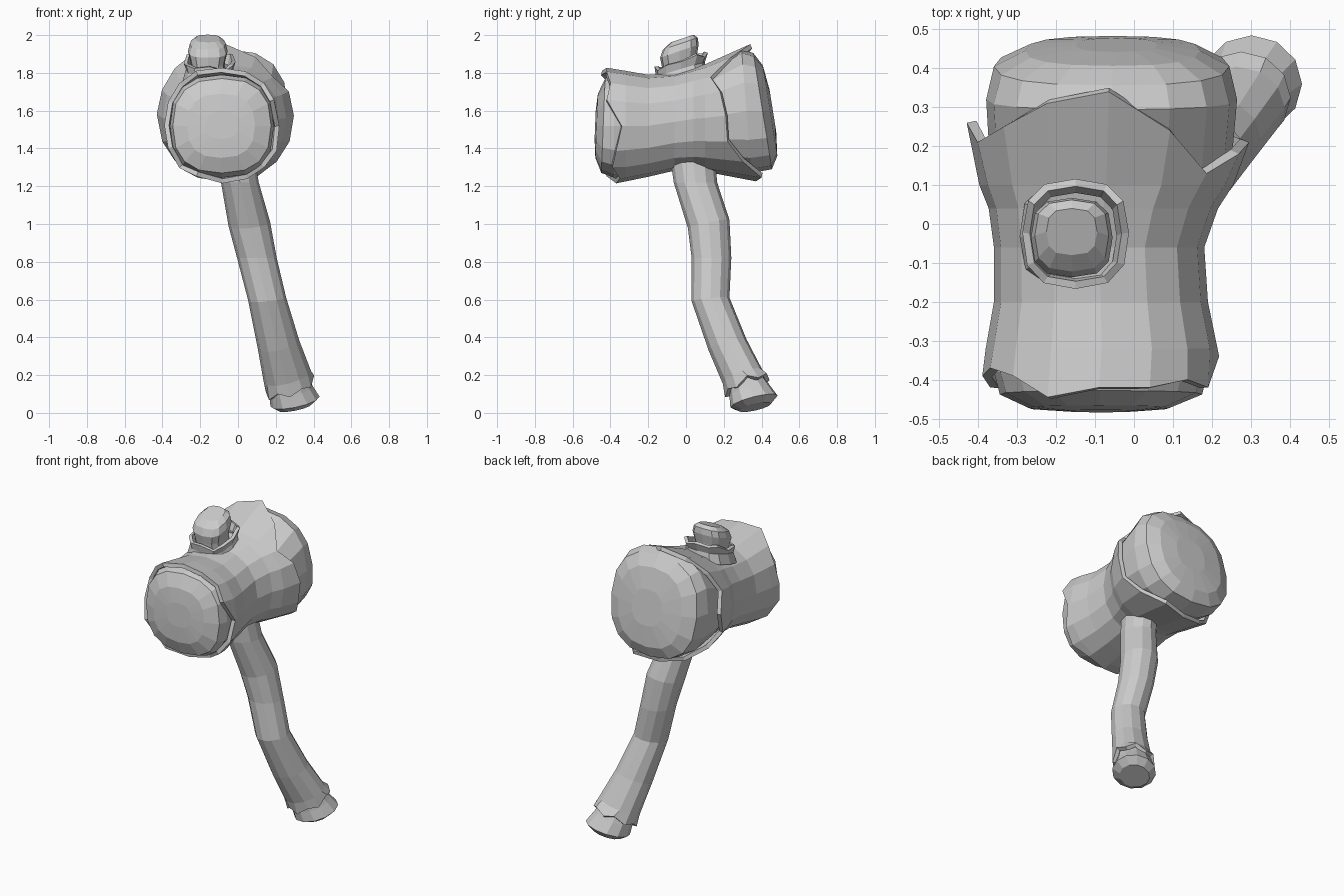
import bpy, bmesh, math
from mathutils import Vector

if "Cube" in bpy.data.objects:
    bpy.data.objects.remove(bpy.data.objects["Cube"])


def loft(name, rings, cap_start=True, cap_end=True, thickness=0):
    """Skin a list of equal-length point rings into a flat-shaded object."""
    bm = bmesh.new()
    vs = [[bm.verts.new(p) for p in ring] for ring in rings]
    n = len(vs[0])
    for a, b in zip(vs, vs[1:]):
        for k in range(n):
            bm.faces.new((a[k], a[(k + 1) % n], b[(k + 1) % n], b[k]))
    if cap_start:
        bm.faces.new(vs[0])
    if cap_end:
        bm.faces.new(vs[-1])
    bmesh.ops.recalc_face_normals(bm, faces=bm.faces)
    me = bpy.data.meshes.new(name)
    bm.to_mesh(me)
    bm.free()
    ob = bpy.data.objects.new(name, me)
    bpy.context.collection.objects.link(ob)
    if thickness:
        mod = ob.modifiers.new("bark_thickness", 'SOLIDIFY')
        mod.thickness = thickness
        mod.offset = -1
    return ob


def rounded(k, n, power):
    """Unit superellipse point."""
    a = 2 * math.pi * k / n
    c, s = math.cos(a), math.sin(a)
    return (math.copysign(abs(c) ** (2 / power), c),
            math.copysign(abs(s) ** (2 / power), s))


def head_point(k, y, ext, shear=0, power=2.3):
    """Point on a cross-section of the head; ext = left, right, bottom, top."""
    l, r, b, t = ext
    u, v = rounded(k, 16, power)
    z = (b + t) / 2 + v * (t - b) / 2
    return Vector(((l + r) / 2 + u * (r - l) / 2, y - shear * (z - 1.6), z))


def flat_ring(center, rx, ry, tilt=(0, 0), n=12, power=2, jag=()):
    """Roughly horizontal ring, tilted by slopes in x and y."""
    pts = []
    for k in range(n):
        u, v = rounded(k, n, power)
        x, y = u * rx, v * ry
        dz = jag[k % len(jag)] if jag else 0
        pts.append(Vector(center) + Vector((x, y, tilt[0] * x + tilt[1] * y + dz)))
    return pts


# Bark sleeve of the head: extents along y, with jagged front and back edges
profile = [(-0.44, -.39, .205, 1.24, 1.83), (-0.37, -.39, .225, 1.215, 1.82),
           (-0.20, -.36, .19, 1.25, 1.79), (-0.05, -.36, .18, 1.285, 1.80),
           (0.05, -.375, .22, 1.285, 1.83), (0.15, -.42, .29, 1.27, 1.86),
           (0.25, -.43, .30, 1.25, 1.91), (0.40, -.43, .30, 1.22, 1.98)]
front_edge = [-.34, -.42, -.40, -.42, -.42, -.445, -.39, -.37,
              -.39, -.42, -.38, -.42, -.37, -.35, -.39, -.37]
back_edge = [.21, .18, .13, .24, .34, .31, .25, .21,
             .26, .20, .25, .33, .37, .40, .30, .22]


def extents(y):
    for a, b in zip(profile, profile[1:]):
        if y <= b[0]:
            f = (y - a[0]) / (b[0] - a[0])
            return [p + (q - p) * f for p, q in zip(a[1:], b[1:])]
    return profile[-1][1:]


stations = [0, -0.32, -0.2, -0.06, 0.04, 0.1, 1]
sleeve = []
for i, s in enumerate(stations):
    ring = []
    for k in range(16):
        y = front_edge[k] if i == 0 else back_edge[k] if i == 6 else s
        ring.append(head_point(k, y, extents(y)))
    sleeve.append(ring)
loft("head_bark", sleeve, False, False, 0.025)


# Wooden cores bulging out of both ends of the bark
def core(name, stations):
    loft(name, [[head_point(k, y, ext, sh, 2.5) for k in range(16)]
                for y, ext, sh in stations])


core("back_core", [(0.03, (-.34, .19, 1.32, 1.79), 0),
                   (0.15, (-.37, .25, 1.31, 1.83), 0),
                   (0.32, (-.38, .265, 1.27, 1.925), .08),
                   (0.405, (-.36, .245, 1.29, 1.905), .16),
                   (0.445, (-.28, .17, 1.36, 1.84), .16),
                   (0.46, (-.15, .06, 1.49, 1.71), .16)])
core("front_core", [(-0.22, (-.33, .16, 1.28, 1.76), 0),
                    (-0.38, (-.36, .19, 1.245, 1.79), 0),
                    (-0.435, (-.345, .175, 1.27, 1.77), -.04),
                    (-0.47, (-.27, .09, 1.35, 1.69), -.04),
                    (-0.478, (-.17, .00, 1.45, 1.60), -.04)])

# Cut branch stub on top, with its bark collar
slope = (0, 0.34)
loft("stub_collar", [flat_ring((-.15, -.03, 1.75), .125, .125, slope, 12, 2.8),
                     flat_ring((-.15, -.03, 1.82), .105, .11, slope, 12, 2.8),
                     flat_ring((-.15, -.025, 1.865), .118, .122, slope, 12, 2.8,
                               (0, .012, -.012, .006))],
     False, False, 0.02)
loft("stub_core", [flat_ring((-.155, -.03, 1.77), .085, .085, slope, 12, 2.8),
                   flat_ring((-.16, -.035, 1.86), .092, .092, slope, 12, 2.8),
                   flat_ring((-.16, -.035, 1.915), .105, .102, slope, 12, 2.8),
                   flat_ring((-.16, -.03, 1.955), .095, .092, slope, 12, 2.8),
                   flat_ring((-.16, -.02, 1.982), .065, .06, slope, 12, 2.8)])

# Crooked handle with a torn bark end
loft("handle_bark", [flat_ring((-.02, .03, 1.40), .10, .12),
                     flat_ring((.01, .05, 1.22), .10, .115),
                     flat_ring((.06, .12, 1.00), .11, .11, (.1, .2)),
                     flat_ring((.10, .135, .82), .105, .105),
                     flat_ring((.155, .13, .60), .10, .10, (.1, .1)),
                     flat_ring((.215, .22, .36), .11, .10, (.2, .3)),
                     flat_ring((.262, .30, .19), .125, .105, (.25, .35)),
                     flat_ring((.275, .325, .14), .128, .118, (.3, .4), 12, 2,
                               (.02, -.01, .01, -.015))],
     True, False, 0.025)

# Bare wood tip of the handle
loft("handle_tip", [flat_ring((.255, .295, .22), .09, .08, (.2, .35)),
                    flat_ring((.28, .335, .12), .115, .105, (.2, .3)),
                    flat_ring((.302, .36, .06), .13, .125, (.2, .25)),
                    flat_ring((.302, .365, .03), .09, .085, (.2, .22))])
